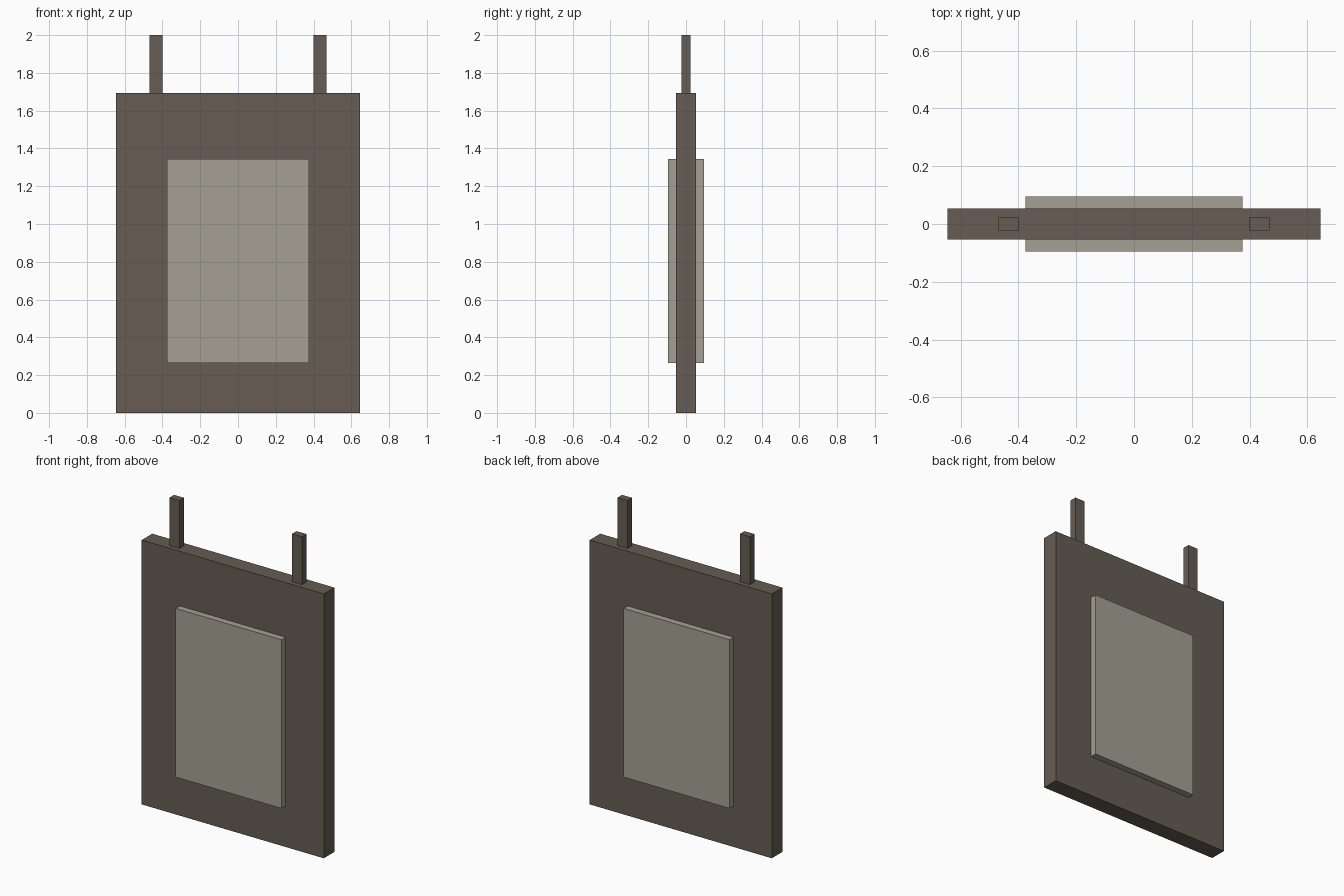
import bpy
import bmesh
from mathutils import Matrix, Vector

default = bpy.data.objects.get("Cube")
if default:
    bpy.data.objects.remove(default, do_unlink=True)


def make_material(name, color):
    mat = bpy.data.materials.new(name)
    mat.use_nodes = True
    mat.diffuse_color = color
    mat.node_tree.nodes["Principled BSDF"].inputs["Base Color"].default_value = color
    return mat


def box(name, low, high, mat):
    """Axis-aligned box between two corners."""
    low, high = Vector(low), Vector(high)
    bm = bmesh.new()
    bmesh.ops.create_cube(bm, size=1, matrix=Matrix.Diagonal((*(high - low), 1)))
    mesh = bpy.data.meshes.new(name)
    bm.to_mesh(mesh)
    bm.free()
    mesh.materials.append(mat)
    obj = bpy.data.objects.new(name, mesh)
    obj.location = (low + high) / 2
    bpy.context.collection.objects.link(obj)
    return obj


brown = make_material("dark brown wood", (0.133, 0.107, 0.088, 1))
paper = make_material("pale grey paper", (0.376, 0.352, 0.296, 1))

half_width, half_depth, board_top = 0.645, 0.053, 1.693

# Hanging board
box("board", (-half_width, -half_depth, 0), (half_width, half_depth, board_top), brown)

# Raised notice panels on both faces
box("front_panel", (-0.375, -0.095, 0.263), (0.375, -half_depth, 1.343), paper)
box("back_panel", (-0.375, half_depth, 0.263), (0.375, 0.095, 1.343), paper)

# Hanger posts on the top edge
for side, x in (("left", 0.434), ("right", -0.434)):
    box(side + "_hanger", (x - 0.035, -0.023, board_top), (x + 0.035, 0.023, 2), brown)
